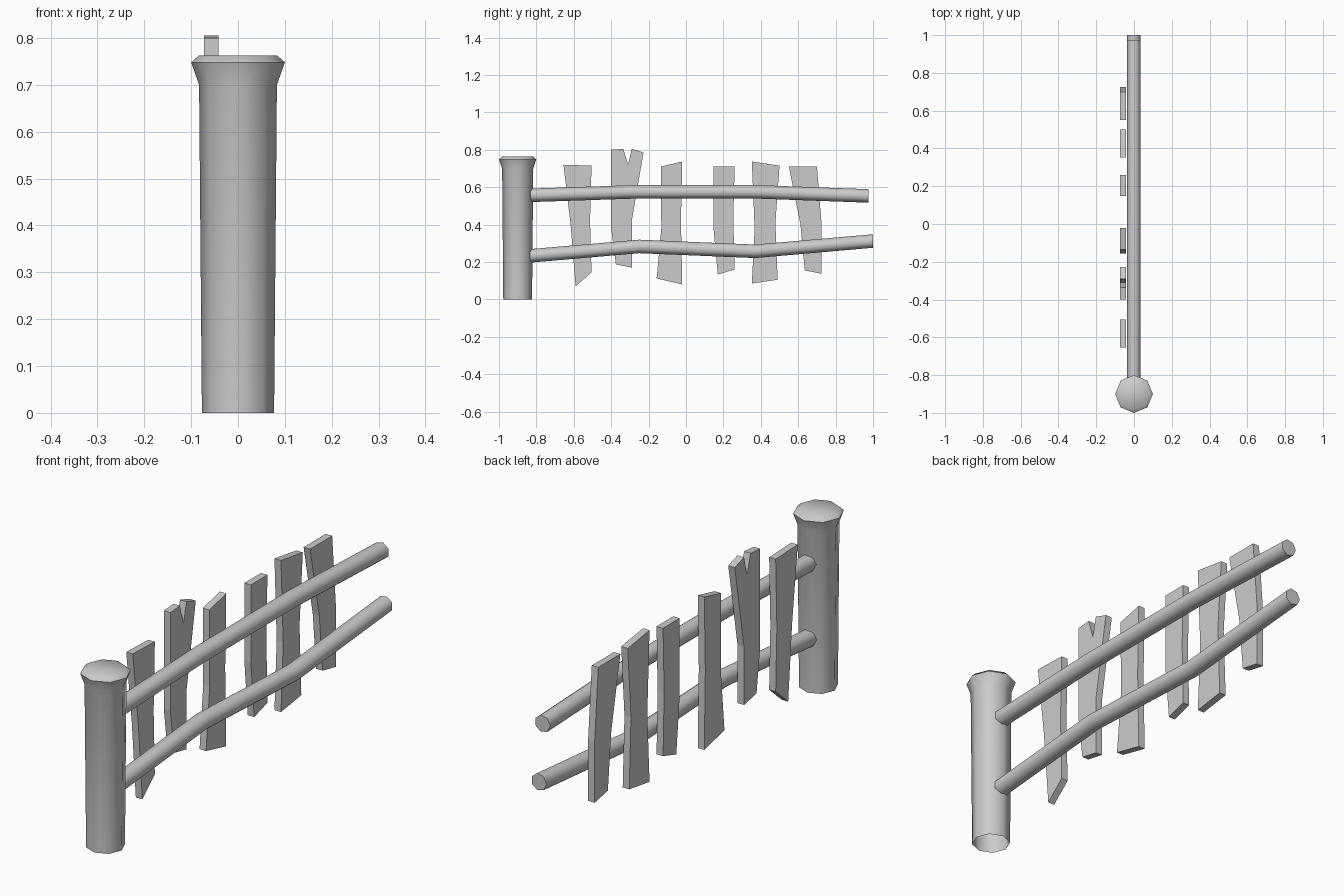
import bpy
import bmesh
from math import cos, sin, pi, radians

cube = bpy.data.objects.get("Cube")
if cube:
    bpy.data.objects.remove(cube, do_unlink=True)

# One plain grey for the whole fence
grey = bpy.data.materials.new("plain_grey")
grey.use_nodes = True
grey.diffuse_color = (0.6, 0.6, 0.6, 1)
grey.node_tree.nodes["Principled BSDF"].inputs["Base Color"].default_value = (0.6, 0.6, 0.6, 1)


def finish(name, bm, smooth_angle=None):
    bmesh.ops.recalc_face_normals(bm, faces=bm.faces[:])
    mesh = bpy.data.meshes.new(name)
    bm.to_mesh(mesh)
    bm.free()
    mesh.materials.append(grey)
    obj = bpy.data.objects.new(name, mesh)
    bpy.context.collection.objects.link(obj)
    if smooth_angle:
        bpy.ops.object.select_all(action="DESELECT")
        obj.select_set(True)
        bpy.context.view_layer.objects.active = obj
        bpy.ops.object.shade_smooth_by_angle(angle=radians(smooth_angle))
    return obj


def loft(bm, rings, cap_start=True, cap_end=True):
    rows = [[bm.verts.new(p) for p in ring] for ring in rings]
    n = len(rows[0])
    for a, b in zip(rows, rows[1:]):
        for i in range(n):
            j = (i + 1) % n
            bm.faces.new((a[i], a[j], b[j], b[i]))
    if cap_start:
        bm.faces.new(rows[0])
    if cap_end:
        bm.faces.new(rows[-1])


# Eight-sided post with a flared head, open underneath
POST_Y = -0.9
profile = [(0.077, 0), (0.083, 0.7), (0.1, 0.748), (0.083, 0.763)]
bm = bmesh.new()
loft(bm, [[(r * cos(i * pi / 4), POST_Y + r * sin(i * pi / 4), z) for i in range(8)]
          for r, z in profile], cap_start=False)
finish("post", bm, 50)

# Seven-sided rails that bend along their length
RAIL_R = 0.037
rails = {
    "upper_rail": [(-0.84, 0.556), (-0.27, 0.575), (0.38, 0.575), (0.975, 0.553)],
    "lower_rail": [(-0.84, 0.232), (-0.25, 0.283), (0.37, 0.257), (1.0, 0.312)],
}
for name, path in rails.items():
    bm = bmesh.new()
    loft(bm, [[(-RAIL_R * cos(i * 2 * pi / 7), y, z + RAIL_R * sin(i * 2 * pi / 7))
               for i in range(7)] for y, z in path])
    finish(name, bm, 55)

# Crooked planks: outlines in y and z, given a thickness along x
X_OUT, X_IN = -0.073, -0.042
planks = [
    [(-0.655, 0.72), (-0.505, 0.715), (-0.513, 0.42), (-0.505, 0.145), (-0.59, 0.07), (-0.617, 0.4)],
    [(-0.4, 0.8), (-0.335, 0.805), (-0.31, 0.72), (-0.29, 0.805), (-0.227, 0.785),
     (-0.29, 0.42), (-0.29, 0.17), (-0.375, 0.187), (-0.4, 0.38)],
    [(-0.135, 0.71), (-0.02, 0.737), (-0.027, 0.42), (-0.02, 0.08), (-0.157, 0.112), (-0.132, 0.38)],
    [(0.147, 0.71), (0.26, 0.71), (0.253, 0.43), (0.26, 0.16), (0.17, 0.133), (0.147, 0.38)],
    [(0.352, 0.737), (0.5, 0.715), (0.478, 0.41), (0.49, 0.105), (0.352, 0.085), (0.367, 0.38)],
    [(0.55, 0.71), (0.7, 0.71), (0.725, 0.4), (0.725, 0.137), (0.635, 0.155), (0.612, 0.4)],
]
for k, outline in enumerate(planks, 1):
    bm = bmesh.new()
    loft(bm, [[(x, y, z) for y, z in outline] for x in (X_OUT, X_IN)])
    finish(f"plank_{k}", bm)
